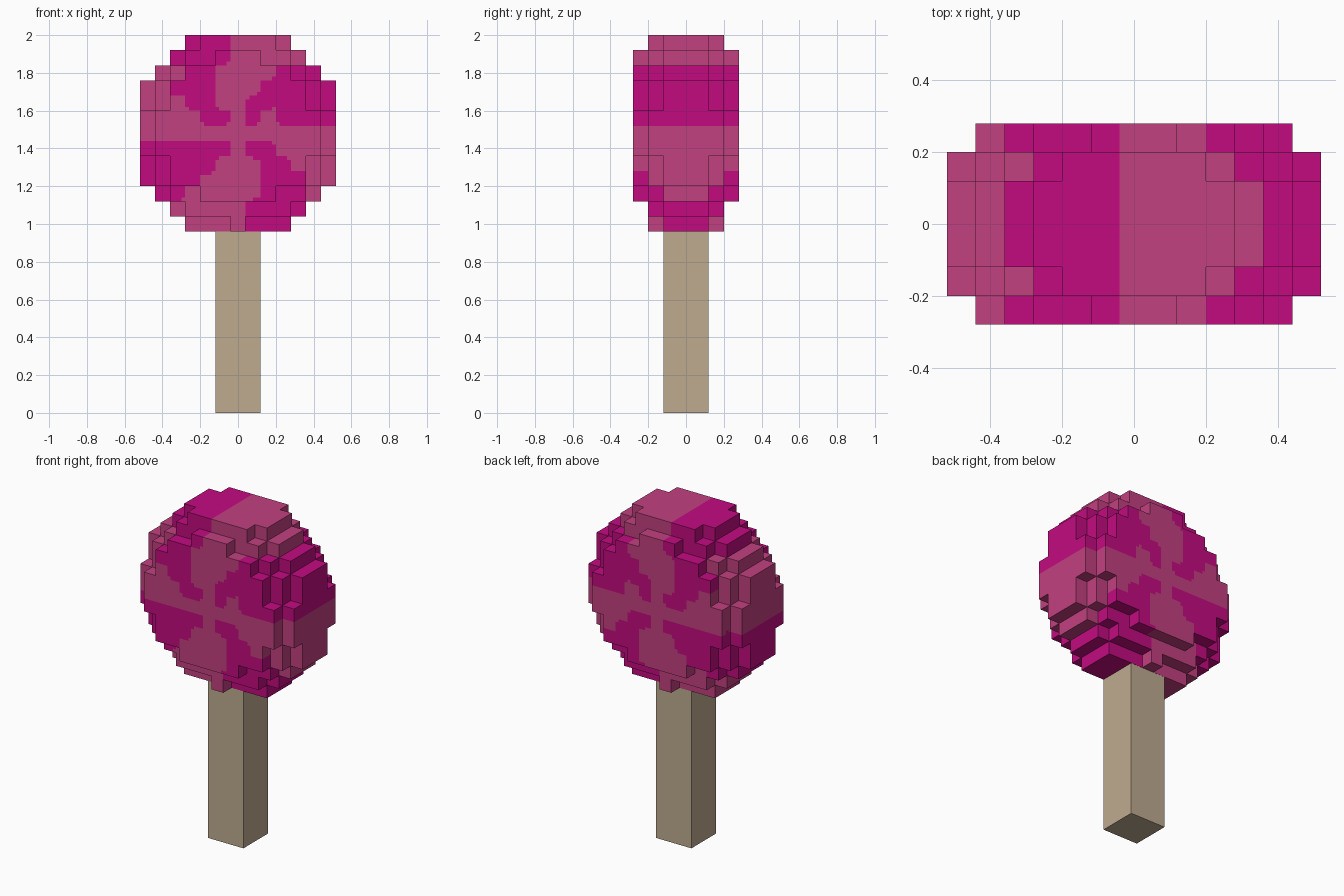
import bpy, bmesh
from mathutils import Vector
from mathutils.geometry import intersect_point_tri_2d  # noqa: F401

cube = bpy.data.objects.get("Cube")
if cube:
    bpy.data.objects.remove(cube, do_unlink=True)

V = 0.08            # block size
MID = 1.48          # height of the candy centre


def material(name, rgb):
    lin = [((c / 255 + 0.055) / 1.055) ** 2.4 for c in rgb] + [1.0]
    m = bpy.data.materials.new(name)
    m.use_nodes = True
    m.diffuse_color = lin
    m.node_tree.nodes["Principled BSDF"].inputs["Base Color"].default_value = lin
    return m


def finish(bm, name, mats):
    me = bpy.data.meshes.new(name)
    bm.to_mesh(me)
    bm.free()
    for m in mats:
        me.materials.append(m)
    ob = bpy.data.objects.new(name, me)
    bpy.context.collection.objects.link(ob)
    return ob


rose = material("rose pink", (194, 65, 128))
magenta = material("deep magenta", (194, 11, 128))
wood = material("pale wood", (191, 171, 144))

# Half-widths in blocks for each row, bottom to top, by depth layer
core = [3, 4, 5, 6, 6, 6, 6, 6, 6, 6, 5, 4, 3]
middle = [0, 3, 4, 5, 5, 6, 6, 6, 5, 5, 4, 3, 2]
outer = [-1, -1, 2, 4, 4, 5, 5, 5, 4, 4, 3, 1, -1]
layers = [core, core, middle, outer]

# Four magenta swirl patches (x, z), running right through the candy
swirls = [
    [(-.40, 1.84), (-.28, 1.84), (-.28, 1.76), (-.36, 1.76), (-.36, 1.69), (-.28, 1.68),
     (-.27, 1.61), (-.20, 1.60), (-.20, 1.55), (-.17, 1.52), (-.06, 1.52), (-.035, 1.55),
     (-.035, 1.58), (-.06, 1.605), (-.11, 1.61), (-.11, 1.83), (-.05, 1.85),
     (-.035, 1.88), (-.035, 2.1), (-.40, 2.1)],
    [(.20, 1.84), (.19, 1.77), (.12, 1.75), (.11, 1.69), (.05, 1.67), (.035, 1.65),
     (.035, 1.62), (.06, 1.60), (.035, 1.58), (.035, 1.54), (.06, 1.52), (.10, 1.52),
     (.12, 1.55), (.13, 1.60), (.19, 1.61), (.21, 1.60), (.21, 1.54), (.24, 1.52),
     (.60, 1.52), (.60, 1.84)],
    [(-.60, 1.45), (-.36, 1.45), (-.06, 1.44), (-.035, 1.42), (-.035, 1.38), (-.06, 1.36),
     (-.11, 1.35), (-.11, 1.28), (-.13, 1.27), (-.20, 1.26), (-.20, 1.20), (-.28, 1.19),
     (-.28, 1.14), (-.30, 1.12), (-.60, 1.12)],
    [(.06, 1.44), (.17, 1.44), (.20, 1.42), (.20, 1.37), (.26, 1.35), (.28, 1.32),
     (.28, 1.29), (.36, 1.28), (.36, 1.12), (.40, 1.12), (.40, .90), (.035, .90),
     (.035, 1.10), (.06, 1.12), (.11, 1.14), (.11, 1.34), (.06, 1.36), (.035, 1.38),
     (.035, 1.42)],
]


def inside(x, z, poly):
    hit = False
    for (x1, z1), (x2, z2) in zip(poly, poly[1:] + poly[:1]):
        if (z1 > z) != (z2 > z) and x < x1 + (z - z1) * (x2 - x1) / (z2 - z1):
            hit = not hit
    return hit


def filled(i, j, k):
    return abs(j) <= 3 and abs(k) <= 6 and abs(i) <= layers[abs(j)][k + 6]


# Candy: a face on every exposed side of every block
bm = bmesh.new()
axes = [Vector((1, 0, 0)), Vector((0, 1, 0)), Vector((0, 0, 1))]
for i in range(-6, 7):
    for j in range(-3, 4):
        for k in range(-6, 7):
            if not filled(i, j, k):
                continue
            c = Vector((i * V, j * V, MID + k * V))
            for a in range(3):
                for s in (1, -1):
                    n = axes[a] * s
                    if filled(i + int(n.x), j + int(n.y), k + int(n.z)):
                        continue
                    u = axes[(a + 1) % 3]
                    w = n.cross(u)
                    bm.faces.new([bm.verts.new(c + (n + u * p + w * q) * V / 2)
                                  for p, q in ((1, 1), (-1, 1), (-1, -1), (1, -1))])
bmesh.ops.remove_doubles(bm, verts=bm.verts, dist=0.001)

# Cut the faces finely and colour them by the swirl patches
bmesh.ops.subdivide_edges(bm, edges=bm.edges[:], cuts=3, use_grid_fill=True)
bm.normal_update()
for f in bm.faces:
    p = f.calc_center_median() - f.normal * 0.01
    f.material_index = int(any(inside(p.x, p.z, s) for s in swirls))
finish(bm, "candy_head", [rose, magenta])

# Stick, ending just inside the candy
bm = bmesh.new()
bmesh.ops.create_cube(bm, size=1)
for v in bm.verts:
    v.co = (v.co.x * 0.24, v.co.y * 0.238, (v.co.z + 0.5) * 0.98)
finish(bm, "stick", [wood])
